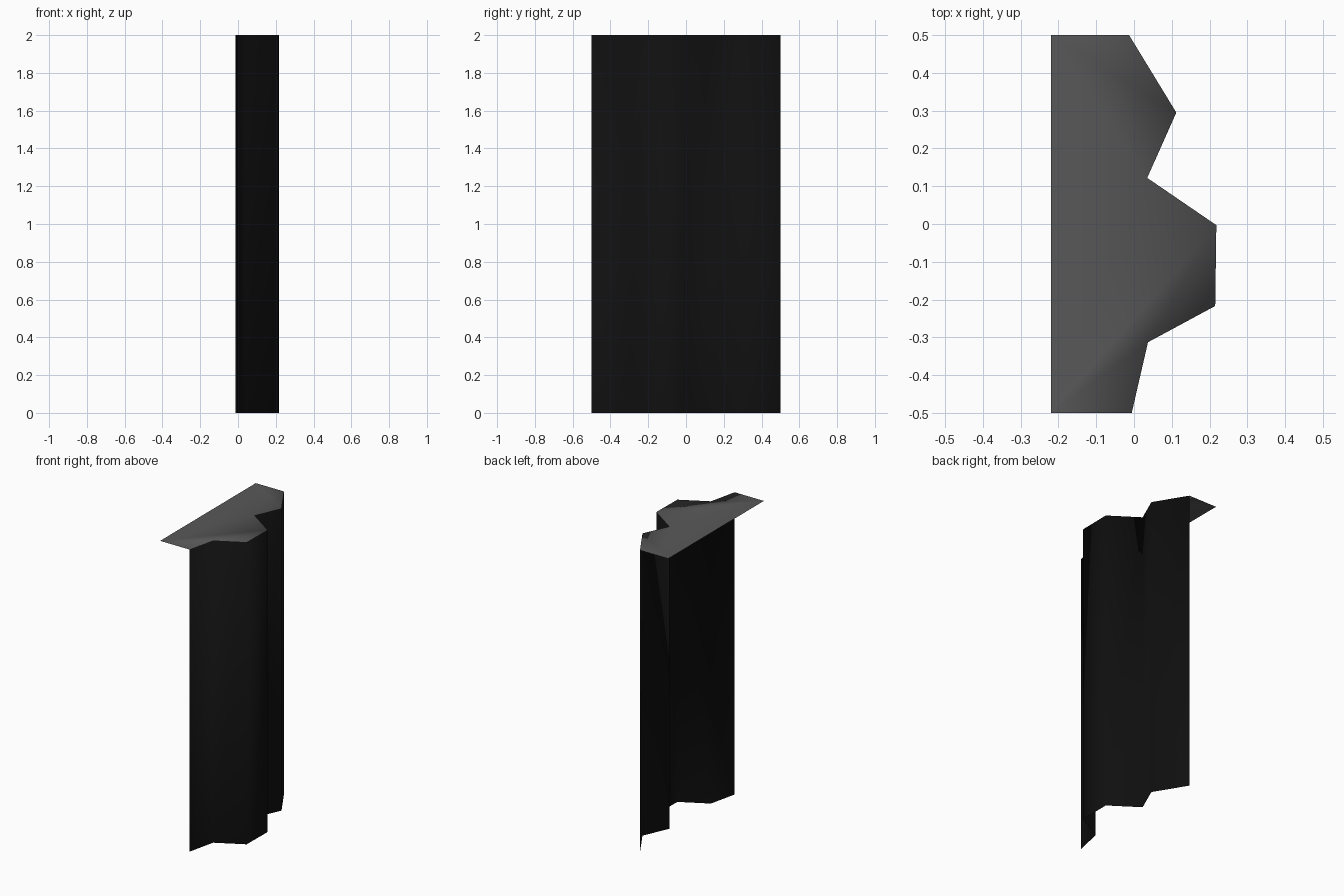
import bpy, bmesh

if "Cube" in bpy.data.objects:
    bpy.data.objects.remove(bpy.data.objects["Cube"])

def material(name, v):
    m = bpy.data.materials.new(name)
    m.diffuse_color = (v, v, v, 1)
    m.use_nodes = True
    m.node_tree.nodes["Principled BSDF"].inputs["Base Color"].default_value = m.diffuse_color
    return m

# Zigzag rock face in plan, from the back end to the front end
EDGE = [(-0.013, 0.5), (0.112, 0.295), (0.035, 0.122), (0.218, -0.003),
        (0.215, -0.217), (0.037, -0.313), (-0.006, -0.5)]
HEIGHT = 2.0

bm = bmesh.new()
low = [bm.verts.new((x, y, 0)) for x, y in EDGE]
p = [bm.verts.new((x, y, HEIGHT)) for x, y in EDGE]

# Cliff wall: an open sheet, facing +x
for i in range(len(EDGE) - 1):
    f = bm.faces.new((low[i + 1], low[i], p[i], p[i + 1]))
    f.material_index = 0

# Flat ledge on top, reaching back to a straight edge
a = bm.verts.new((-0.22, -0.5, HEIGHT))
b = bm.verts.new((-0.22, 0.5, HEIGHT))
for tri in ((a, p[6], p[5]), (p[5], p[4], p[3]), (a, p[5], p[3]),
            (a, p[3], p[2]), (a, p[2], b), (b, p[2], p[1]), (b, p[1], p[0])):
    f = bm.faces.new(tri)
    f.material_index = 1

# Soft shading runs across the rim
for f in bm.faces:
    f.smooth = True

mesh = bpy.data.meshes.new("cliff_wall")
bm.to_mesh(mesh)
bm.free()
mesh.materials.append(material("black rock", 0.005))
mesh.materials.append(material("dark grey ledge", 0.1))
bpy.context.collection.objects.link(bpy.data.objects.new("cliff_wall", mesh))
